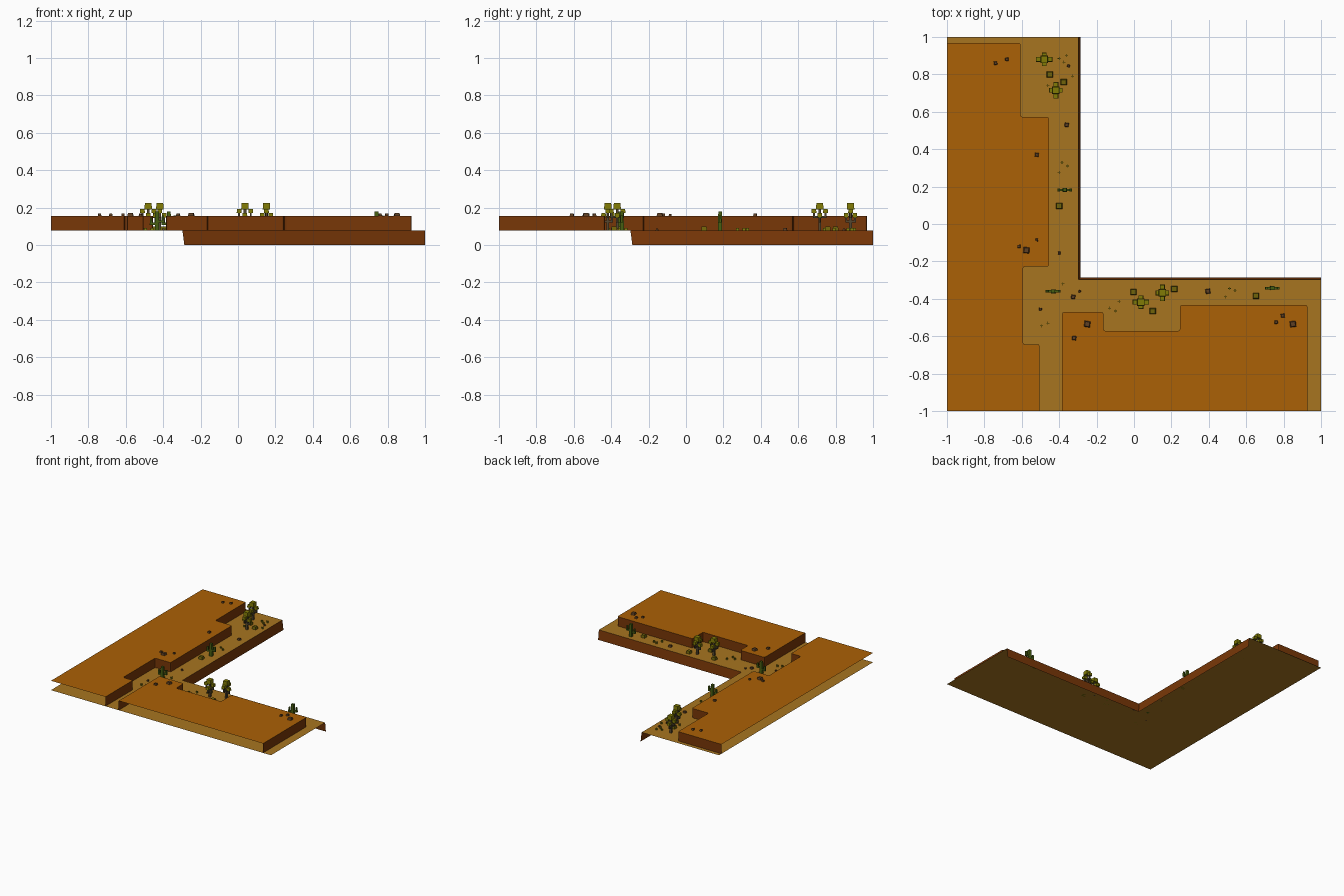
import bpy, bmesh, math, random
from mathutils import Vector, Matrix

random.seed(4)
cube = bpy.data.objects.get("Cube")
if cube:
    bpy.data.objects.remove(cube, do_unlink=True)

LOW, HIGH = 0.078, 0.155   # heights of the two ground levels


def material(name, r, g, b):
    linear = [(c / 255) ** 2.2 for c in (r, g, b)] + [1]
    mat = bpy.data.materials.new(name)
    mat.use_nodes = True
    mat.diffuse_color = linear
    bsdf = mat.node_tree.nodes["Principled BSDF"]
    bsdf.inputs["Base Color"].default_value = linear
    bsdf.inputs["Roughness"].default_value = 0.9
    return mat


sand = material("pale sand", 166, 116, 37)
clay = material("orange clay", 170, 97, 14)
cliff = material("brown cliff", 120, 58, 16)
stone = material("dark stone", 95, 66, 40)
bark = material("grey bark", 84, 72, 50)
leaf = material("olive leaf", 128, 122, 14)
scrub = material("dull scrub", 112, 100, 18)
green = material("cactus green", 72, 94, 24)
blade = material("grass green", 130, 128, 22)


def finish(name, bm, mats):
    mesh = bpy.data.meshes.new(name)
    bm.to_mesh(mesh)
    bm.free()
    for mat in mats:
        mesh.materials.append(mat)
    obj = bpy.data.objects.new(name, mesh)
    bpy.context.collection.objects.link(obj)
    return obj


def box(bm, centre, size, index=0, taper=1.0, turn=0.0):
    """Add a box standing on its centre point, narrowed at the top by taper."""
    made = bmesh.ops.create_cube(bm, size=1)["verts"]
    spin = Matrix.Rotation(turn, 3, "Z")
    for v in made:
        k = taper if v.co.z > 0 else 1
        local = Vector((v.co.x * size[0] * k, v.co.y * size[1] * k, (v.co.z + 0.5) * size[2]))
        v.co = spin @ local + Vector(centre)
    for f in {f for v in made for f in v.link_faces}:
        f.material_index = index


def soften(path, r=0.012):
    """Cut the inner corners of an open path into short arcs."""
    pts = [Vector(p) for p in path]
    out = [pts[0]]
    for a, b, c in zip(pts, pts[1:], pts[2:]):
        start = b + (a - b).normalized() * r
        end = b + (c - b).normalized() * r
        out += [start, (start + end) / 4 + b / 2, end]
    return out + [pts[-1]]


def sheet(name, outline, z, mat):
    bm = bmesh.new()
    face = bm.faces.new([bm.verts.new((p[0], p[1], z)) for p in outline])
    face.normal_update()
    if face.normal.z < 0:
        face.normal_flip()
    bmesh.ops.triangulate(bm, faces=[face])
    return finish(name, bm, [mat])


def wall(name, upper, lower, top, bottom):
    bm = bmesh.new()
    a = [bm.verts.new((p[0], p[1], top)) for p in upper]
    b = [bm.verts.new((p[0], p[1], bottom)) for p in lower]
    for i in range(len(a) - 1):
        bm.faces.new((a[i], b[i], b[i + 1], a[i + 1]))
    return finish(name, bm, [cliff])


# Lower ground, an L-shaped sheet with a sloping cliff along its inner edge
rim, foot = -0.297, -0.287
sheet("lower_ground", [(-1, -1), (1, -1), (1, rim), (rim, rim), (rim, 1), (-1, 1)], LOW, sand)
wall("lower_cliff", [(1, rim), (rim, rim), (rim, 1)][::-1],
     [(1, foot), (foot, foot), (foot, 1)][::-1], LOW, 0)

# Upper terraces, open along the outer border
left_edge = soften([(-0.505, -1), (-0.505, -0.643), (-0.594, -0.643), (-0.594, -0.228),
                    (-0.454, -0.228), (-0.454, 0.572), (-0.606, 0.572), (-0.606, 0.968),
                    (-1, 0.968)])
right_edge = soften([(0.928, -1), (0.928, -0.433), (0.246, -0.433), (0.246, -0.572),
                     (-0.163, -0.572), (-0.163, -0.471), (-0.384, -0.471), (-0.384, -1)])
for name, edge, corner in (("west_terrace", left_edge, [(-1, -1)]),
                           ("east_terrace", right_edge, [])):
    sheet(name, list(edge) + corner, HIGH, clay)
    wall(name + "_cliff", edge[::-1], edge[::-1], HIGH, LOW)

# Loose stones: x, y, width
low_stones = [(-.36, .53, .022), (-.35, .845, .014), (-.4, -.155, .014), (-.325, -.39, .022),
              (-.29, -.36, .012), (-.5, -.455, .014), (.395, -.36, .025)]
high_stones = [(-.74, .86, .018), (-.68, .88, .018), (-.52, .37, .02), (-.615, -.12, .018),
               (-.575, -.14, .032), (-.52, -.085, .014), (-.25, -.535, .032), (-.32, -.61, .022),
               (.76, -.525, .018), (.795, -.49, .02), (.85, -.535, .032)]
for name, level, stones in (("low_stones", LOW, low_stones), ("high_stones", HIGH, high_stones)):
    bm = bmesh.new()
    for x, y, w in stones:
        box(bm, (x, y, level), (w, w, 0.008 + w / 4), taper=0.75, turn=random.uniform(-0.2, 0.2))
    finish(name, bm, [stone])


# Branching desert trees with leaf blocks on the tips
def tree(name, x, y, along_y):
    bm = bmesh.new()
    box(bm, (x, y, LOW), (0.015, 0.015, 0.115), 0)
    box(bm, (x, y, 0.19), (0.04, 0.04, 0.034), 1, 0.9)
    for i in range(4):
        dx, dy = round(math.cos(i * math.pi / 2)), round(math.sin(i * math.pi / 2))
        main = (dy != 0) == along_y
        reach, tip = (0.031, 0.172) if main else (0.023, 0.148)
        bend = tip - 0.028
        box(bm, (x + dx * reach / 2, y + dy * reach / 2, bend),
            (reach * abs(dx) + 0.01, reach * abs(dy) + 0.01, 0.01), 0)
        box(bm, (x + dx * reach, y + dy * reach, bend), (0.01, 0.01, 0.028), 0)
        box(bm, (x + dx * reach, y + dy * reach, tip), (0.026, 0.026, 0.022), 1, 0.9)
    finish(name, bm, [bark, leaf])


for i, (x, y, along_y) in enumerate([(-.48, .88, False), (-.418, .715, True),
                                     (.037, -.418, False), (.152, -.368, True)]):
    tree(f"desert_tree_{i}", x, y, along_y)


# Cacti with two raised arms
def cactus(name, x, y):
    bm = bmesh.new()
    box(bm, (x, y, LOW), (0.024, 0.022, 0.102), taper=0.85)
    for side, lift in ((-1, 0.03), (1, 0.042)):
        z = LOW + lift
        box(bm, (x + side * 0.02, y, z), (0.03, 0.012, 0.012))
        box(bm, (x + side * 0.032, y, z), (0.014, 0.014, 0.038), taper=0.85)
    finish(name, bm, [green])


for i, spot in enumerate([(-.37, .182), (-.433, -.36), (.74, -.343)]):
    cactus(f"cactus_{i}", *spot)

# Low square bushes
bm = bmesh.new()
for x, y in [(-.45, .8), (-.376, .758), (-.4, .097), (-.003, -.364), (.215, -.348),
             (.1, -.466), (.652, -.384)]:
    box(bm, (x, y, LOW), (0.034, 0.032, 0.022), taper=0.8)
finish("bushes", bm, [scrub])

# Grass tufts made of crossed thin blades
bm = bmesh.new()
for x, y in [(-.4, .885), (-.375, .865), (-.36, .9), (-.33, .79), (-.46, .74), (-.385, .33),
             (-.355, .31), (-.4, .275), (-.38, -.32), (-.495, -.545), (-.46, -.53),
             (-.13, -.45), (-.1, -.465), (-.08, -.415), (.49, -.39), (.51, -.345), (.54, -.355)]:
    for turn in (0, math.pi / 2):
        box(bm, (x, y, LOW), (0.016, 0.003, 0.014), turn=turn)
finish("grass_tufts", bm, [blade])
